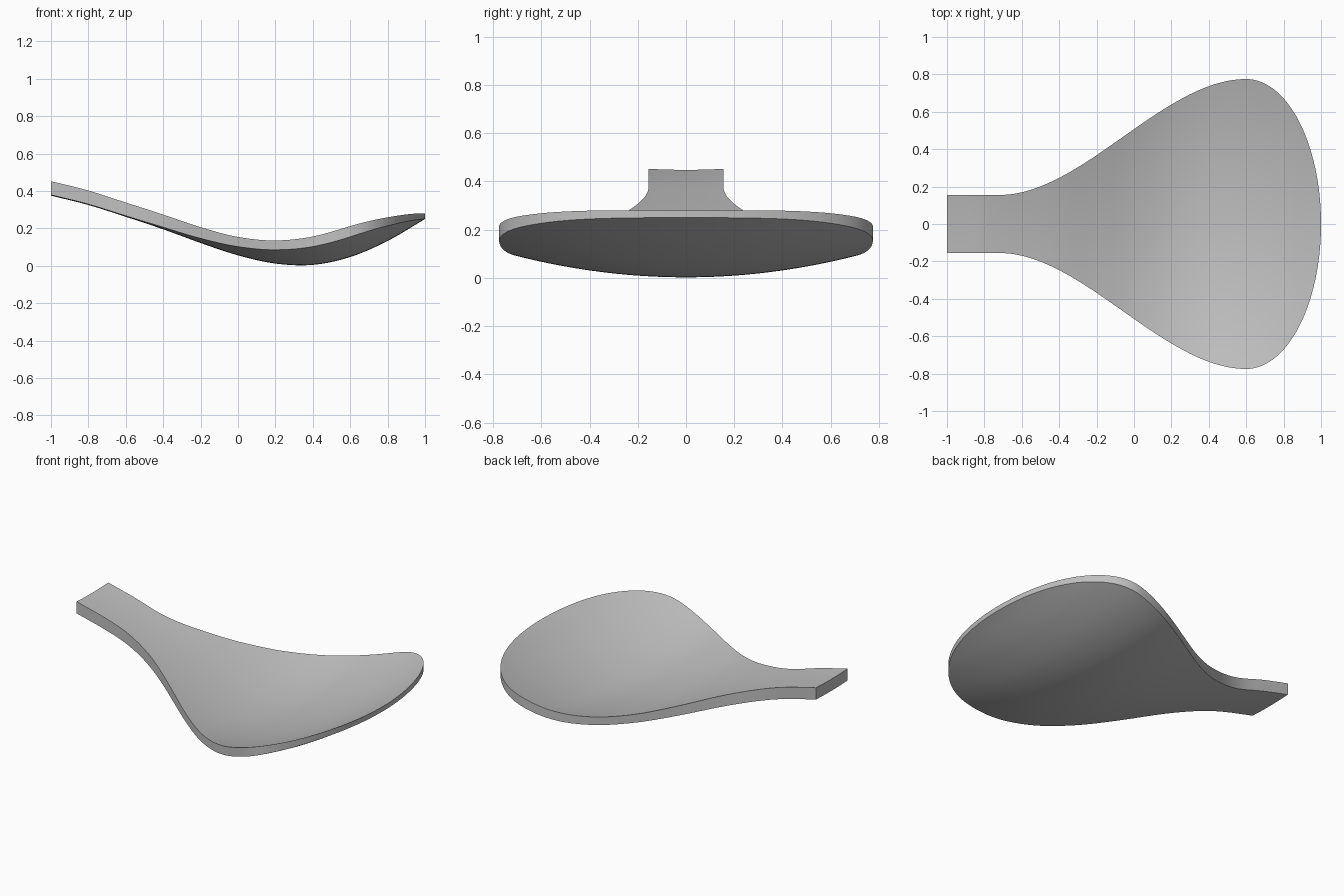
import bpy, bmesh, math

if "Cube" in bpy.data.objects:
    bpy.data.objects.remove(bpy.data.objects["Cube"], do_unlink=True)

# Centre line heights of the underside and thickness, at even steps in x from -1 to 1
KEEL = [0.375, 0.325, 0.262, 0.195, 0.122, 0.056, 0.012, 0.005, 0.047, 0.133, 0.25]
THICK = [0.073, 0.073, 0.071, 0.068, 0.06, 0.052, 0.05, 0.054, 0.057, 0.045, 0.03]
CUP = 0.18            # sideways curl of the bowl
NECK, WIDE = -0.72, 0.6
SLIM, BROAD = 0.155, 0.775
ACROSS = 40


def spline(values, x):
    """Smooth curve through evenly spaced values."""
    n = len(values) - 1
    u = (x + 1) / 2 * n
    i = min(max(int(u), 0), n - 1)
    t = u - i
    b, c = values[i], values[i + 1]
    a = values[i - 1] if i > 0 else 2 * b - c
    d = values[i + 2] if i + 2 <= n else 2 * c - b
    return b + t / 2 * (c - a + t * (2 * a - 5 * b + 4 * c - d + t * (3 * (b - c) + d - a)))


def half_width(x):
    """Straight handle, S-shaped flare, then an elliptical tip."""
    if x > WIDE:
        return BROAD * math.sqrt(max(0, 1 - ((x - WIDE) / (1 - WIDE)) ** 2))
    t = max(0, (x - NECK) / (WIDE - NECK))
    return SLIM + (BROAD - SLIM) * t * t * (3 - 2 * t)


# Stations along the length, closer together towards the rounded tip
stations = [-1 + (WIDE + 1) * i / 48 for i in range(48)]
stations += [WIDE + (1 - WIDE) * math.sin(math.pi / 2 * i / 32) for i in range(33)]

bm = bmesh.new()


def sheet(is_top):
    rows = []
    for x in stations:
        w = half_width(x)
        row = []
        for j in range(ACROSS + 1):
            y = w * (2 * j / ACROSS - 1)
            z = spline(KEEL, x) + CUP * y * y + (spline(THICK, x) if is_top else 0)
            row.append(bm.verts.new((x, y, z)))
        rows.append(row)
    return rows


def strip(a, b):
    for i in range(len(a) - 1):
        bm.faces.new((a[i], a[i + 1], b[i + 1], b[i]))


# Top and underside, then the rim and the handle end
top, under = sheet(True), sheet(False)
for rows in (top, under):
    for a, b in zip(rows, rows[1:]):
        strip(a, b)
for side in (0, -1):
    strip([r[side] for r in top], [r[side] for r in under])
strip(top[0], under[0])
bmesh.ops.remove_doubles(bm, verts=bm.verts, dist=0.00001)
bmesh.ops.recalc_face_normals(bm, faces=bm.faces)

mesh = bpy.data.meshes.new("scoop_body")
bm.to_mesh(mesh)
bm.free()
body = bpy.data.objects.new("scoop_body", mesh)
bpy.context.collection.objects.link(body)

# Plain grey finish
grey = bpy.data.materials.new("plain_grey")
grey.use_nodes = True
grey.diffuse_color = (0.53, 0.53, 0.53, 1)
grey.node_tree.nodes["Principled BSDF"].inputs["Base Color"].default_value = grey.diffuse_color
mesh.materials.append(grey)

bpy.context.view_layer.objects.active = body
body.select_set(True)
bpy.ops.object.shade_smooth_by_angle(angle=math.radians(35))
